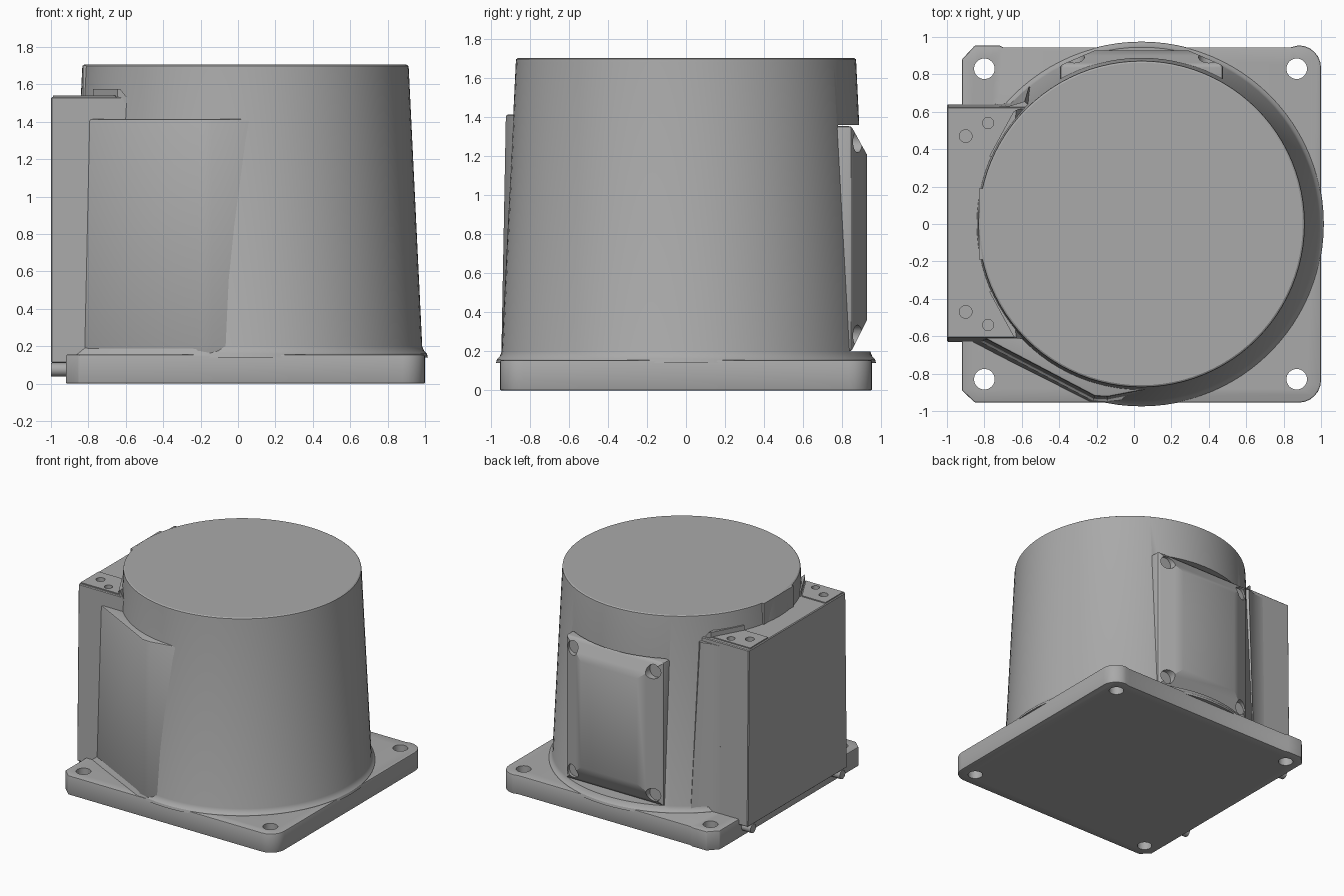
import bpy, bmesh, math
from mathutils import Matrix

cube = bpy.data.objects.get("Cube")
if cube:
    bpy.data.objects.remove(cube, do_unlink=True)

grey = bpy.data.materials.new("cast grey")
grey.use_nodes = True
GREY = (0.4, 0.4, 0.4, 1)
grey.diffuse_color = GREY
grey.node_tree.nodes["Principled BSDF"].inputs["Base Color"].default_value = GREY

CX = 0.04  # axis of the drum


def finish(name, bm):
    bmesh.ops.recalc_face_normals(bm, faces=bm.faces)
    mesh = bpy.data.meshes.new(name)
    bm.to_mesh(mesh)
    bm.free()
    mesh.materials.append(grey)
    obj = bpy.data.objects.new(name, mesh)
    bpy.context.collection.objects.link(obj)
    return obj


def loft(name, rings):
    """Join closed rings of equal length and cap both ends."""
    bm = bmesh.new()
    loops = [[bm.verts.new(p) for p in ring] for ring in rings]
    n = len(loops[0])
    for a, b in zip(loops, loops[1:]):
        for i in range(n):
            j = (i + 1) % n
            bm.faces.new((a[i], a[j], b[j], b[i]))
    bm.faces.new(loops[0])
    bm.faces.new(loops[-1])
    return finish(name, bm)


def prism(name, pts, z0, z1, top=None):
    return loft(name, [[(x, y, z0) for x, y in pts],
                       [(x, y, z1) for x, y in (top or pts)]])


def box(name, x0, x1, y0, y1, z0, z1):
    return prism(name, [(x0, y0), (x1, y0), (x1, y1), (x0, y1)], z0, z1)


def cylinder(name, centre, radius, depth, axis="Z", sides=32):
    bm = bmesh.new()
    turn = {"X": Matrix.Rotation(math.pi / 2, 4, "Y"),
            "Y": Matrix.Rotation(math.pi / 2, 4, "X"), "Z": Matrix()}[axis]
    bmesh.ops.create_cone(bm, cap_ends=True, segments=sides, radius1=radius, radius2=radius,
                          depth=depth, matrix=Matrix.Translation(centre) @ turn)
    return finish(name, bm)


def bake(obj):
    graph = bpy.context.evaluated_depsgraph_get()
    mesh = bpy.data.meshes.new_from_object(obj.evaluated_get(graph))
    obj.modifiers.clear()
    obj.data = mesh


def cut(obj, cutters):
    for c in cutters:
        mod = obj.modifiers.new("cut", "BOOLEAN")
        mod.operation, mod.solver, mod.object = "DIFFERENCE", "EXACT", c
    bake(obj)
    for c in cutters:
        bpy.data.objects.remove(c, do_unlink=True)


def bevel(obj, width, segments=2):
    mod = obj.modifiers.new("bevel", "BEVEL")
    mod.width, mod.segments, mod.angle_limit = width, segments, math.radians(40)
    bake(obj)


# Flange plate: rounded left corners, chamfered right corners, four bolt holes
def arc(x, y, r, start):
    return [(x + r * math.cos(math.radians(start + a)), y + r * math.sin(math.radians(start + a)))
            for a in range(0, 91, 15)]


outline = ([(-0.92, -0.89), (-0.85, -0.955)] + arc(0.88, -0.835, 0.12, -90)
           + arc(0.88, 0.835, 0.12, 0) + [(0.84, 0.945), (-0.7, 0.945), (-0.72, 0.955),
                                         (-0.85, 0.955), (-0.92, 0.88)])
plate = prism("base_plate", outline, 0, 0.155)
bevel(plate, 0.008)
cut(plate, [cylinder("hole", (x, y, 0.1), 0.055, 0.5) for x in (-0.8, 0.87) for y in (-0.83, 0.83)])

# Tapered drum with a soft foot and rim
profile = [(0.975, 0.14), (0.97, 0.16), (0.955, 0.175), (0.945, 0.2),
           (0.873, 1.685), (0.871, 1.699), (0.862, 1.705)]
SIDES = 96
drum = loft("drum", [[(CX + r * math.cos(i * math.tau / SIDES), r * math.sin(i * math.tau / SIDES), z)
                      for i in range(SIDES)] for r, z in profile])
cut(drum, [box("panel_recess", -0.395, 0.475, 0.78, 1.2, 0.2, 1.362)])

# Back cover with sloped borders and scooped corners
def border(x0, x1, z0, z1, y):
    return [(x0, y, z0), (x1, y, z0), (x1, y, z1), (x0, y, z1)]


cover = loft("back_cover", [border(-0.395, 0.475, 0.2, 1.355, 0.7),
                            border(-0.395, 0.475, 0.2, 1.355, 0.848),
                            border(-0.21, 0.29, 0.36, 1.21, 0.928)])
bevel(cover, 0.012)
# keep the cover's flanks on the drum slope
cut(cover, [cylinder("scoop", (x, 1.0, z), 0.055, 0.32, "Y", 24)
            for x in (-0.32, 0.4) for z in (0.28, 1.275)])

# Terminal housing on the right side
housing = prism("side_housing", [(-1, -0.63), (-0.5, -0.63), (-0.5, 0.64), (-1, 0.64)], 0.11, 1.532,
                [(-1, -0.61), (-0.5, -0.61), (-0.5, 0.625), (-1, 0.625)])
bevel(housing, 0.006, 1)
box("rim_pad", -0.83, -0.6, -0.19, 0.19, 1.5, 1.7)

# Mounting pads on the housing, each with a raised back wall and two holes
pad_holes = []
for s, side in ((1, "back"), (-1, "front")):
    pad = prism(side + "_mount_pad", [(-0.99, s * 0.365), (-0.78, s * 0.365), (-0.655, s * 0.595),
                                      (-0.99, s * 0.595)], 1.5, 1.54)
    spots = [((-0.9, s * 0.47), 0.034), ((-0.78, s * 0.54), 0.03)]
    cut(pad, [cylinder("hole", (x, y, 1.55), r, 0.12, sides=20) for (x, y), r in spots])
    pad_holes += [cylinder("hole", (x, y, 1.53), r, 0.12, sides=20) for (x, y), r in spots]
    wall = [(-0.775, s * 0.36), (-0.645, s * 0.6), (-0.57, s * 0.62), (-0.65, s * 0.36)]
    prism(side + "_mount_wall", wall, 1.5, 1.575,
          wall[:2] + [(-0.63, s * 0.61), (-0.65, s * 0.36)])
cut(housing, pad_holes)

# Angled web joining the housing to the front of the drum
web = prism("front_web", [(-0.83, -0.625), (-0.22, -0.945), (-0.14, -0.948), (0.3, -0.905),
                          (0.1, -0.4), (-0.7, -0.4)], 0.14, 1.415,
            [(-0.8, -0.61), (-0.21, -0.92), (-0.14, -0.924), (0.15, -0.868),
             (0.1, -0.4), (-0.7, -0.4)])
bevel(web, 0.012)
prism("web_foot", [(-0.88, -0.63), (-0.24, -0.953), (-0.1, -0.953), (0.2, -0.93), (-0.6, -0.5)],
      0.14, 0.195, [(-0.83, -0.62), (-0.22, -0.94), (-0.14, -0.94), (0.2, -0.91), (-0.6, -0.5)])

# Small fillet where the housing meets the back of the drum
prism("back_web", [(-0.75, 0.64), (-0.66, 0.645), (-0.56, 0.74), (-0.4, 0.5), (-0.7, 0.5)], 0.14, 1.5,
      [(-0.75, 0.625), (-0.67, 0.63), (-0.585, 0.655), (-0.4, 0.5), (-0.7, 0.5)])

# Drain stubs under the housing
for y, side in ((0.57, "back"), (-0.57, "front")):
    cylinder(side + "_drain_stub", (-0.94, y, 0.075), 0.036, 0.12, "X", 20)

# Smooth curved faces, keep edges sharp
bpy.ops.object.select_all(action="DESELECT")
for obj in bpy.context.collection.objects:
    if obj.type == "MESH":
        obj.select_set(True)
        bpy.context.view_layer.objects.active = obj
bpy.ops.object.shade_smooth_by_angle(angle=math.radians(30))
